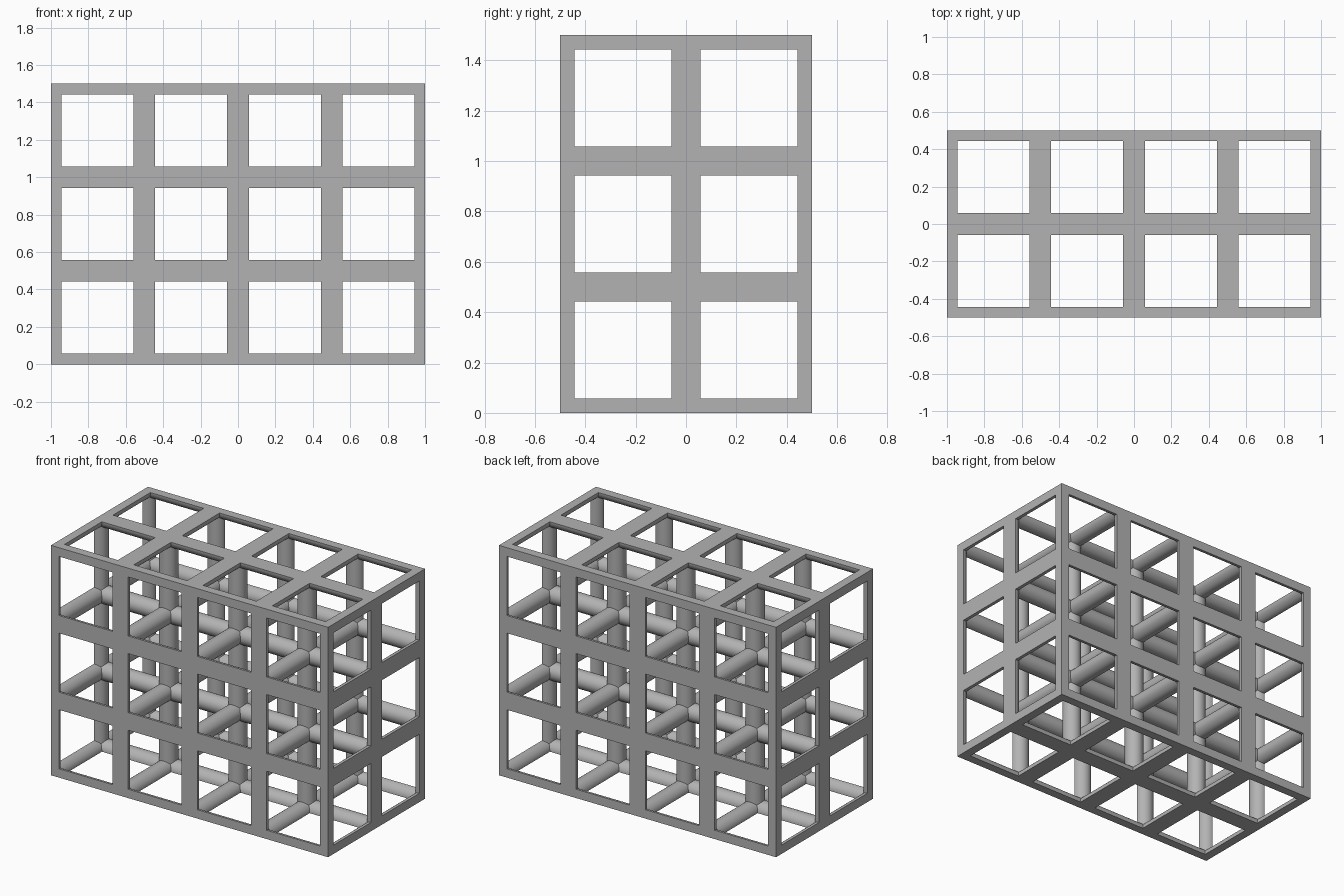
import bpy, bmesh, math
from itertools import product

cube = bpy.data.objects.get("Cube")
if cube:
    bpy.data.objects.remove(cube)

CELL = 0.5
R = 0.0575
SEGS = 48                      # multiple of 8, so joints mitre exactly
COUNTS = (4, 2, 3)             # cells along x, y, z
ORIGIN = (-1.0, -0.5, 0.0)

bm = bmesh.new()


def quad(points):
    bm.faces.new([bm.verts.new(p) for p in points])


def place(axis, t, a, b):
    """Point with t along axis and a, b along the two other axes."""
    p = [0, 0, 0]
    p[axis], p[(axis + 1) % 3], p[(axis + 2) % 3] = t, a, b
    return [o + v for o, v in zip(ORIGIN, p)]


def inside(v, count):
    return 0 <= v <= count * CELL


# Round bars between joints, mitred at both ends and trimmed to the block
ring = [(R * math.cos(math.tau * k / SEGS), R * math.sin(math.tau * k / SEGS))
        for k in range(SEGS)]
for axis in range(3):
    n, na, nb = (COUNTS[(axis + s) % 3] for s in range(3))
    for i, j, k in product(range(n), range(na + 1), range(nb + 1)):
        for s in range(SEGS):
            p, q = ring[s], ring[(s + 1) % SEGS]
            mid_a = j * CELL + (p[0] + q[0]) / 2
            mid_b = k * CELL + (p[1] + q[1]) / 2
            if not (inside(mid_a, na) and inside(mid_b, nb)):
                continue
            corners = []
            for (a, b), far in ((p, 0), (q, 0), (q, 1), (p, 1)):
                mitre = max(abs(a), abs(b))
                t = (i + far) * CELL + (-mitre if far else mitre)
                corners.append(place(axis, t, j * CELL + a, k * CELL + b))
            quad(corners)


# Flat outer grids on the six sides
def stops(count):
    out = []
    for i in range(count + 1):
        out += [max(0, i * CELL - R), min(count * CELL, i * CELL + R)]
    return out


for axis in range(3):
    n, na, nb = (COUNTS[(axis + s) % 3] for s in range(3))
    sa, sb = stops(na), stops(nb)
    for t in (0, n * CELL):
        for i, j in product(range(len(sa) - 1), range(len(sb) - 1)):
            if i % 2 and j % 2:        # window opening
                continue
            quad([place(axis, t, sa[i + u], sb[j + v])
                  for u, v in ((0, 0), (1, 0), (1, 1), (0, 1))])

bmesh.ops.remove_doubles(bm, verts=bm.verts, dist=0.0001)
bmesh.ops.recalc_face_normals(bm, faces=bm.faces)

mesh = bpy.data.meshes.new("lattice_frame")
bm.to_mesh(mesh)
bm.free()
frame = bpy.data.objects.new("lattice_frame", mesh)
bpy.context.collection.objects.link(frame)

# Single grey material
grey = bpy.data.materials.new("light grey")
grey.use_nodes = True
colour = (0.45, 0.45, 0.45, 1)
grey.diffuse_color = colour
grey.node_tree.nodes["Principled BSDF"].inputs["Base Color"].default_value = colour
mesh.materials.append(grey)

# Smooth bars with crisp joints
bpy.ops.object.select_all(action='DESELECT')
frame.select_set(True)
bpy.context.view_layer.objects.active = frame
bpy.ops.object.shade_smooth_by_angle(angle=math.radians(20))
